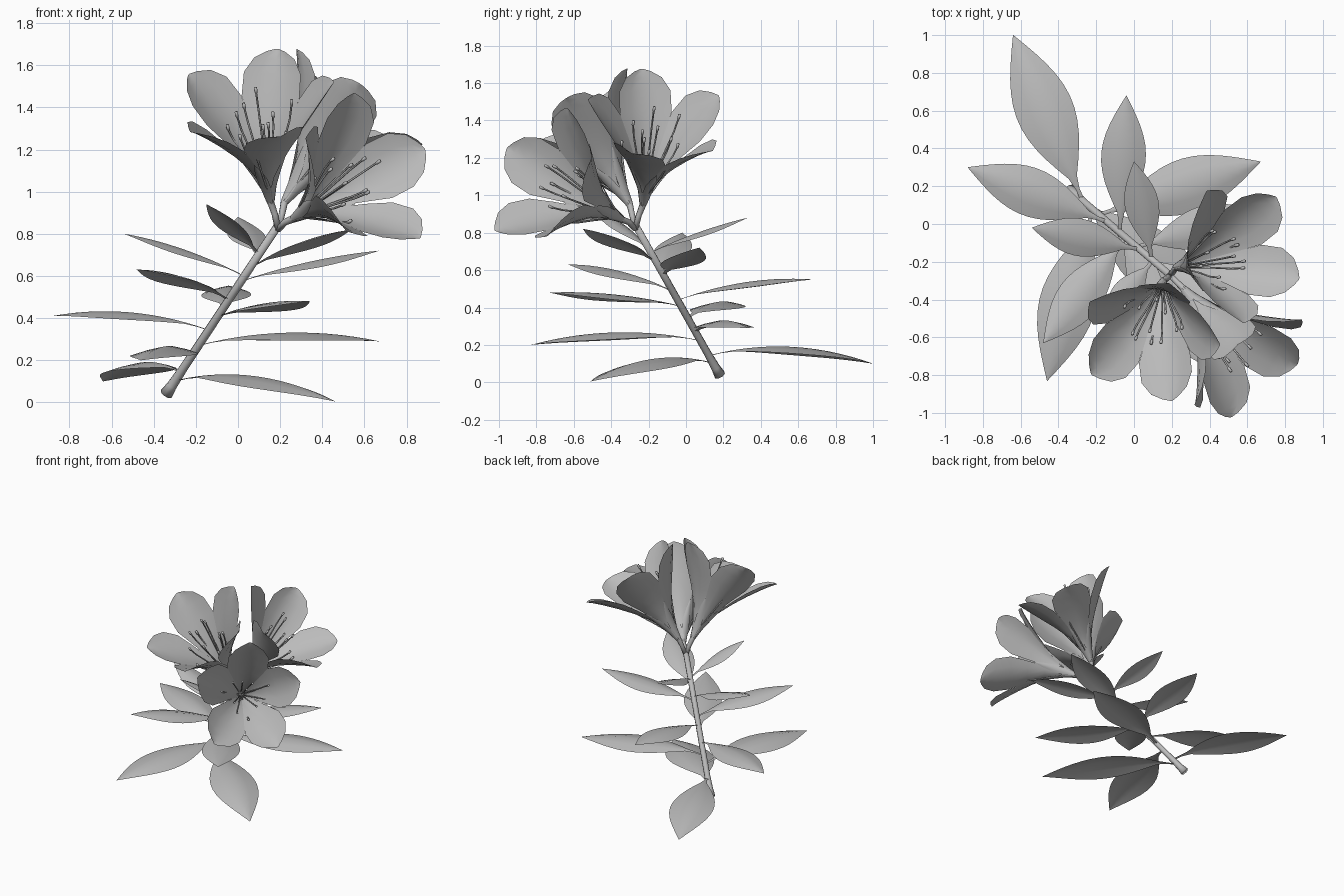
import bpy, bmesh, math
from mathutils import Vector as V

cube = bpy.data.objects.get("Cube")
if cube:
    bpy.data.objects.remove(cube, do_unlink=True)

grey = bpy.data.materials.new("plain grey")
grey.use_nodes = True
grey.diffuse_color = (0.5, 0.5, 0.5, 1)
grey.node_tree.nodes["Principled BSDF"].inputs["Base Color"].default_value = (0.5, 0.5, 0.5, 1)
UP = V((0, 0, 1))


def finish(bm, name):
    mesh = bpy.data.meshes.new(name)
    bm.to_mesh(mesh)
    bm.free()
    mesh.materials.append(grey)
    mesh.shade_smooth()
    bpy.context.collection.objects.link(bpy.data.objects.new(name, mesh))


def skin(bm, rows, closed=False):
    """Join rows of points into a sheet, or into a capped tube."""
    rows = [[bm.verts.new(p) for p in row] for row in rows]
    n = len(rows[0])
    for a, b in zip(rows, rows[1:]):
        for i in range(n if closed else n - 1):
            j = (i + 1) % n
            bm.faces.new((a[i], a[j], b[j], b[i]))
    if closed:
        bm.faces.new(rows[0][::-1])
        bm.faces.new(rows[-1])


def tangent(path, i):
    return (path[min(i + 1, len(path) - 1)] - path[max(i - 1, 0)]).normalized()


def tube(bm, path, radii, sides=8):
    rows = []
    for i, (p, r) in enumerate(zip(path, radii)):
        d = tangent(path, i)
        u = d.cross(V((0.3, 0.9, 0.1))).normalized()
        w = d.cross(u)
        angles = [math.tau * k / sides for k in range(sides)]
        rows.append([p + r * (u * math.cos(a) + w * math.sin(a)) for a in angles])
    skin(bm, rows, True)


def blade(bm, path, side, widths, cup, power):
    """A thin sheet along a path, its edges lifted by cup."""
    rows = []
    for i, (p, w) in enumerate(zip(path, widths)):
        lift = side.cross(tangent(path, i))
        rows.append([p + side * w * u + lift * cup * w * abs(u) ** power
                     for u in (-1, -0.5, 0, 0.5, 1)])
    skin(bm, rows)


# Main stem, thicker at its cut end
foot, top = V((-0.34, 0.18, 0.04)), V((0.19, -0.27, 0.84))
bm = bmesh.new()
tube(bm, [foot.lerp(top, t) for t in (0, 0.05, 0.15, 0.6, 1)],
     (0.032, 0.025, 0.021, 0.02, 0.02))
finish(bm, "stem")

# Leaves: place along the stem, tip, upward arch
leaves = [
    (0.08, (0.46, -0.51, 0.005), 0.07),
    (0.13, (-0.64, 1.0, 0.10), 0.068),
    (0.23, (-0.46, -0.83, 0.20), 0.055),
    (0.29, (0.67, 0.33, 0.29), 0.05),
    (0.38, (-0.88, 0.30, 0.41), 0.05),
    (0.46, (0.34, -0.73, 0.48), 0.025),
    (0.50, (-0.04, 0.68, 0.55), 0.04),
    (0.56, (-0.48, -0.63, 0.63), 0.035),
    (0.67, (0.67, 0.07, 0.72), 0.02),
    (0.70, (-0.54, -0.02, 0.80), 0.025),
    (0.75, (0.54, -0.55, 0.82), 0.03),
    (0.82, (0.0, 0.33, 0.88), 0.015),
    (0.83, (-0.15, -0.50, 0.94), 0.02),
]
STEPS = 14
for n, (t, tip, arch) in enumerate(leaves):
    base, tip = foot.lerp(top, t), V(tip)
    run = tip - base
    side = run.cross(UP).normalized()
    path, widths = [], []
    for k in range(STEPS + 1):
        f = k / STEPS
        path.append(base.lerp(tip, f) + UP * arch * 4 * f * (1 - f))
        bulge = max(0, math.sin(math.pi * max(0, f - 0.1) / 0.9))
        widths.append(max(0.01 * (1 - f), run.length * 0.16 * bulge) + 0.001)
    bm = bmesh.new()
    blade(bm, path, side, widths, -0.26, 1.3)
    finish(bm, f"leaf_{n + 1}")

# Petal and sepal outlines: height along axis, distance from axis, half width
PETAL = [(0, 0.012, 0.015), (0.12, 0.038, 0.03), (0.23, 0.088, 0.055),
         (0.34, 0.158, 0.1), (0.44, 0.23, 0.144), (0.53, 0.3, 0.142),
         (0.585, 0.346, 0.1), (0.61, 0.37, 0.045), (0.62, 0.382, 0.006)]
SEPAL = [(0, 0.016, 0.015), (0.08, 0.035, 0.026), (0.17, 0.072, 0.028),
         (0.25, 0.11, 0.016), (0.31, 0.14, 0.001)]


def flower(name, base, axis, upper):
    base, axis, upper = V(base), V(axis).normalized(), V(upper)
    e1 = (upper - axis * upper.dot(axis)).normalized()
    e2 = axis.cross(e1)

    def around(angle):
        return e1 * math.cos(angle) + e2 * math.sin(angle)

    # Flower stalk
    bm = bmesh.new()
    bend = top.lerp(base, 0.5) + (base - top).cross(axis).cross(axis) * 0.1
    tube(bm, [top - UP * 0.02, bend, base, base + axis * 0.05],
         (0.016, 0.016, 0.018, 0.02))
    finish(bm, name + "_stalk")

    # Five petals, the lower ones sagging, with five narrow sepals between them
    for part, shape, turn, cup in (("petals", PETAL, 0, 0.27), ("sepals", SEPAL, 0.5, 0.3)):
        bm = bmesh.new()
        for k in range(5):
            angle = math.tau * (k + turn) / 5
            out = around(angle)
            sag = UP * 0.13 * max(0, -math.cos(angle))
            path = [base + axis * s + out * r - sag * s * s for s, r, w in shape]
            blade(bm, path, out.cross(axis), [w for s, r, w in shape], cup, 2)
        finish(bm, f"{name}_{part}")

    # Stamens with swollen tips, and one longer style
    bm = bmesh.new()
    threads = [(0.37 + 0.04 * (k * 3 % 5), 0.10 + 0.035 * (k % 3), math.tau * (k + 0.3) / 10)
               for k in range(10)]
    for s, r, angle in threads + [(0.61, 0.05, 0.2)]:
        out = around(angle)
        stations = [(0.06, 0.1), (s * 0.5, 0.5), (s * 0.8, 0.87), (s - 0.03, 0.98),
                    (s - 0.025, 0.99), (s, 1)]
        path = [base + axis * h + out * r * f for h, f in stations]
        tube(bm, path, (0.005, 0.005, 0.005, 0.005, 0.008, 0.008), 6)
    finish(bm, name + "_stamens")


# Two flowers facing out to the sides, and one facing forward
flower("right_flower", (0.155, -0.30, 0.95), (-0.125, -0.51, 0.84), (0.10, 0.27, 0.23))
flower("left_flower", (0.22, -0.23, 0.95), (0.34, 0.08, 0.482), (-0.29, -0.09, 0.256))
flower("front_flower", (0.26, -0.34, 0.87), (0.34, -0.40, 0.23), (-0.07, 0.13, 0.37))
